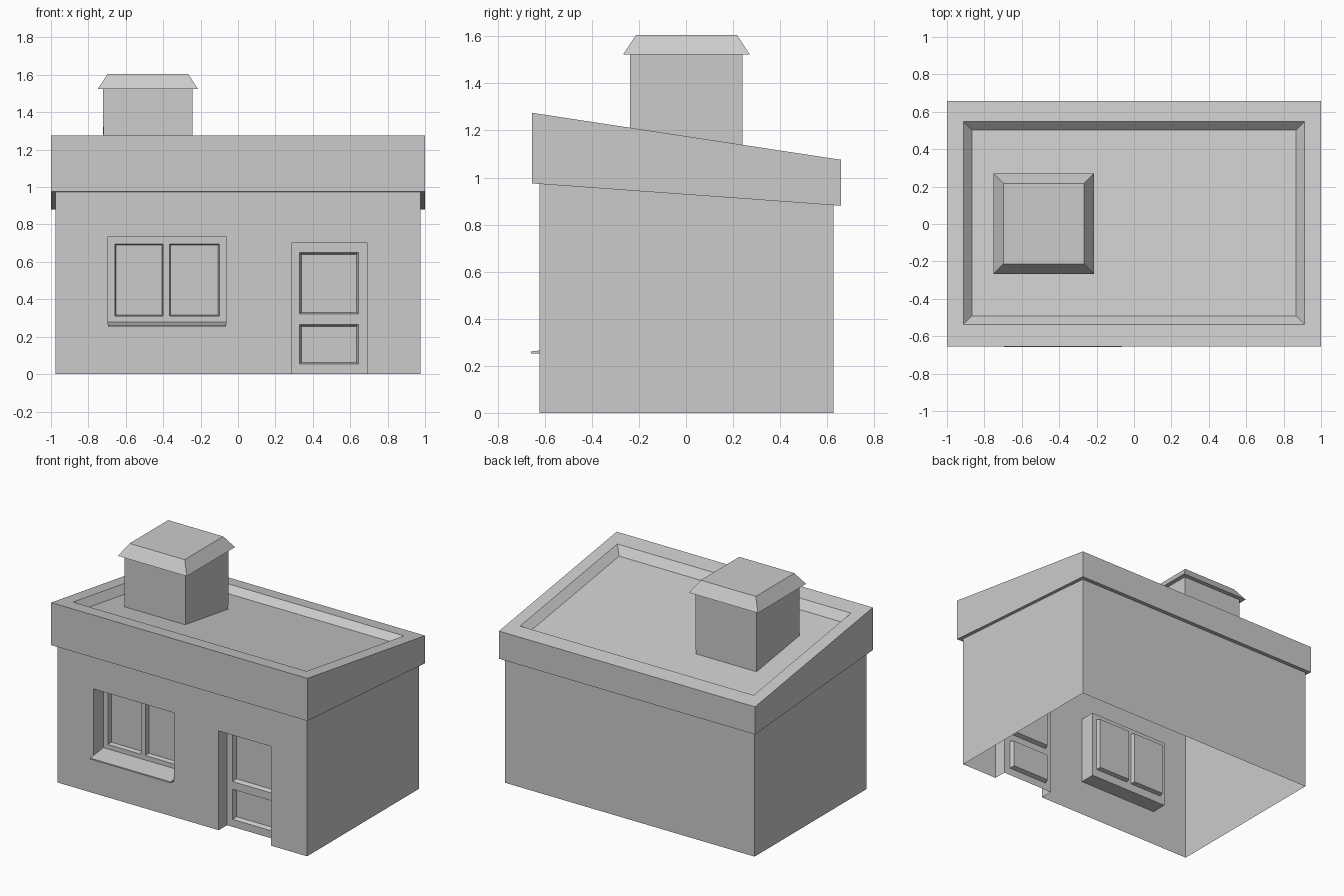
import bpy, bmesh

if "Cube" in bpy.data.objects:
    bpy.data.objects.remove(bpy.data.objects["Cube"])


def finish(name, bm):
    bmesh.ops.remove_doubles(bm, verts=bm.verts, dist=0.0001)
    mesh = bpy.data.meshes.new(name)
    bm.to_mesh(mesh)
    bm.free()
    bpy.context.collection.objects.link(bpy.data.objects.new(name, mesh))


def skin(bm, a, b, skip=()):
    """Join two four-point loops with quads."""
    for k in range(4):
        if k not in skip:
            n = (k + 1) % 4
            bm.faces.new([bm.verts.new(p) for p in (a[k], a[n], b[n], b[k])])


def cap(bm, loop):
    bm.faces.new([bm.verts.new(p) for p in loop])


def ring(x0, x1, y0, y1, z):
    """Horizontal loop; z is a function of y, so it can slope."""
    return [(x0, y0, z(y0)), (x1, y0, z(y0)), (x1, y1, z(y1)), (x0, y1, z(y1))]


def rect(r, y, inset=0):
    """Upright loop facing the front; r = (x0, x1, z0, z1)."""
    x0, x1, z0, z1 = r[0] + inset, r[1] - inset, r[2] + inset, r[3] - inset
    return [(x0, y, z0), (x1, y, z0), (x1, y, z1), (x0, y, z1)]


def wall(bm, outer, y, holes):
    """Flat panel with rectangular holes, built as a grid."""
    xs = sorted({v for r in [outer] + holes for v in r[:2]})
    zs = sorted({v for r in [outer] + holes for v in r[2:]})
    for x0, x1 in zip(xs, xs[1:]):
        for z0, z1 in zip(zs, zs[1:]):
            cx, cz = (x0 + x1) / 2, (z0 + z1) / 2
            if not any(h[0] < cx < h[1] and h[2] < cz < h[3] for h in holes):
                cap(bm, rect((x0, x1, z0, z1), y))


def framed_panel(name, opening, y, panes, depth, taper):
    """Frame set back in the wall with sunken panes."""
    bm = bmesh.new()
    wall(bm, opening, y, panes)
    for p in panes:
        inner = rect(p, y + depth, taper)
        skin(bm, rect(p, y), inner)
        cap(bm, inner)
    finish(name, bm)


def eave(y): return 0.975 - 0.0722 * (y + 0.655)
def roof(y): return 1.275 - 0.152 * (y + 0.655)
def deck(y): return roof(y) - 0.05


FRONT, BACK = -0.622, 0.627
WINDOW = (-0.694, -0.065, 0.252, 0.735)
DOOR = (0.285, 0.692, 0.0, 0.70)
WIN_Y, DOOR_Y = -0.51, -0.53

# walls, open underneath, with window and door openings
bm = bmesh.new()
skin(bm, ring(-0.975, 0.975, FRONT, BACK, lambda y: 0),
     ring(-0.975, 0.975, FRONT, BACK, eave), skip=(0,))
wall(bm, (-0.975, 0.975, 0, eave(FRONT)), FRONT, [WINDOW, DOOR])
skin(bm, rect(WINDOW, FRONT), rect(WINDOW, WIN_Y))
skin(bm, rect(DOOR, FRONT), rect(DOOR, DOOR_Y), skip=(0,))
finish("walls", bm)

# sloping roof band with sunken deck
bm = bmesh.new()
loops = [ring(-0.975, 0.975, FRONT, BACK, eave),
         ring(-1, 1, -0.655, 0.658, eave),
         ring(-1, 1, -0.655, 0.658, roof),
         ring(-0.912, 0.912, -0.537, 0.548, roof),
         ring(-0.867, 0.867, -0.492, 0.503, deck)]
for a, b in zip(loops, loops[1:]):
    skin(bm, a, b)
cap(bm, loops[-1])
finish("roof", bm)

# chimney with flared cap
bm = bmesh.new()
loops = [ring(-0.72, -0.245, -0.238, 0.241, deck)]
for h, z in ((0.239, 1.523), (0.269, 1.523), (0.215, 1.605)):
    loops.append(ring(-0.482 - h, -0.482 + h, -h + 0.002, h + 0.002, lambda y, z=z: z))
for a, b in zip(loops, loops[1:]):
    skin(bm, a, b)
cap(bm, loops[-1])
finish("chimney", bm)

# window frame and door leaf
framed_panel("window_frame", WINDOW, WIN_Y,
             [(-0.658, -0.40, 0.31, 0.695), (-0.366, -0.10, 0.31, 0.695)], 0.03, 0.006)
framed_panel("door", DOOR, DOOR_Y,
             [(0.33, 0.643, 0.32, 0.65), (0.33, 0.643, 0.053, 0.265)], 0.03, 0.01)

# sloping window sill
bm = bmesh.new()
ends = [[(x, -0.658, 0.252), (x, WIN_Y, 0.252), (x, WIN_Y, 0.278), (x, -0.658, 0.261)]
        for x in WINDOW[:2]]
skin(bm, ends[0], ends[1])
cap(bm, ends[0])
cap(bm, ends[1][::-1])
bmesh.ops.remove_doubles(bm, verts=bm.verts, dist=0.0001)
bmesh.ops.recalc_face_normals(bm, faces=bm.faces)
finish("window_sill", bm)
